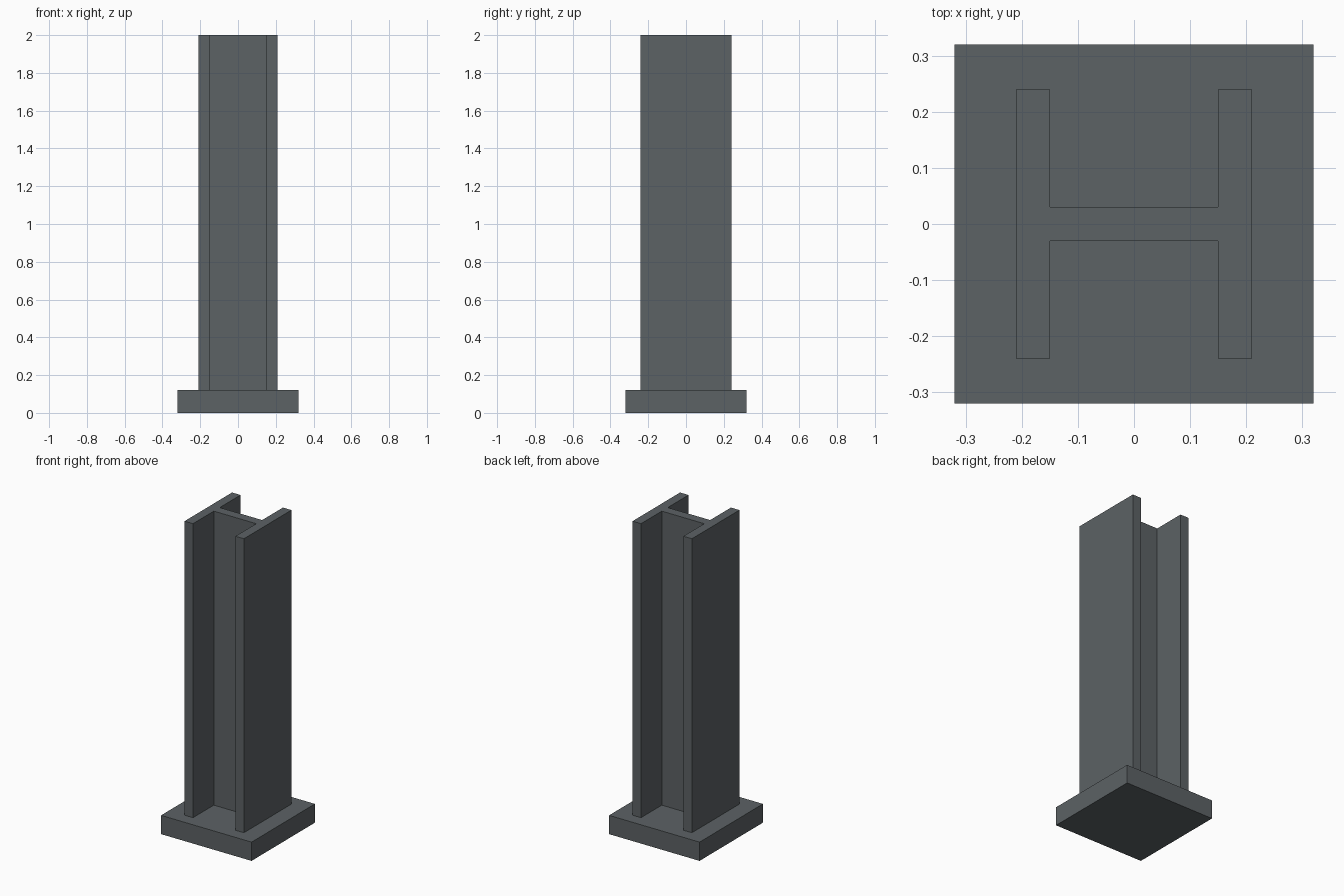
import bpy
import bmesh

if "Cube" in bpy.data.objects:
    bpy.data.objects.remove(bpy.data.objects["Cube"])

# Painted steel
steel = bpy.data.materials.new("dark grey steel")
steel.diffuse_color = (0.107, 0.122, 0.130, 1.0)
steel.use_nodes = True
steel.node_tree.nodes["Principled BSDF"].inputs["Base Color"].default_value = steel.diffuse_color


def extrude_profile(name, points, z0, z1):
    """Closed prism from a counter-clockwise outline."""
    bm = bmesh.new()
    face = bm.faces.new([bm.verts.new((x, y, z0)) for x, y in points])
    top = bmesh.ops.extrude_face_region(bm, geom=[face], use_keep_orig=True)["geom"]
    bmesh.ops.translate(bm, vec=(0, 0, z1 - z0),
                        verts=[v for v in top if isinstance(v, bmesh.types.BMVert)])
    bmesh.ops.recalc_face_normals(bm, faces=bm.faces)
    mesh = bpy.data.meshes.new(name)
    bm.to_mesh(mesh)
    bm.free()
    mesh.materials.append(steel)
    obj = bpy.data.objects.new(name, mesh)
    bpy.context.collection.objects.link(obj)
    return obj


BASE, BASE_TOP, TOP = 0.32, 0.12, 2.0
OUTER, INNER, DEPTH, WEB = 0.21, 0.15, 0.24, 0.03

# Square foot plate
extrude_profile("base_plate",
                [(-BASE, -BASE), (BASE, -BASE), (BASE, BASE), (-BASE, BASE)], 0, BASE_TOP)

# H-section column: one quarter of the outline, mirrored around
quarter = [(OUTER, DEPTH), (INNER, DEPTH), (INNER, WEB)]
right_back = quarter
left_back = [(-x, y) for x, y in reversed(quarter)]
left_front = [(-x, -y) for x, y in quarter]
right_front = [(x, -y) for x, y in reversed(quarter)]
extrude_profile("h_beam_column",
                right_back + left_back + left_front + right_front, BASE_TOP, TOP)
